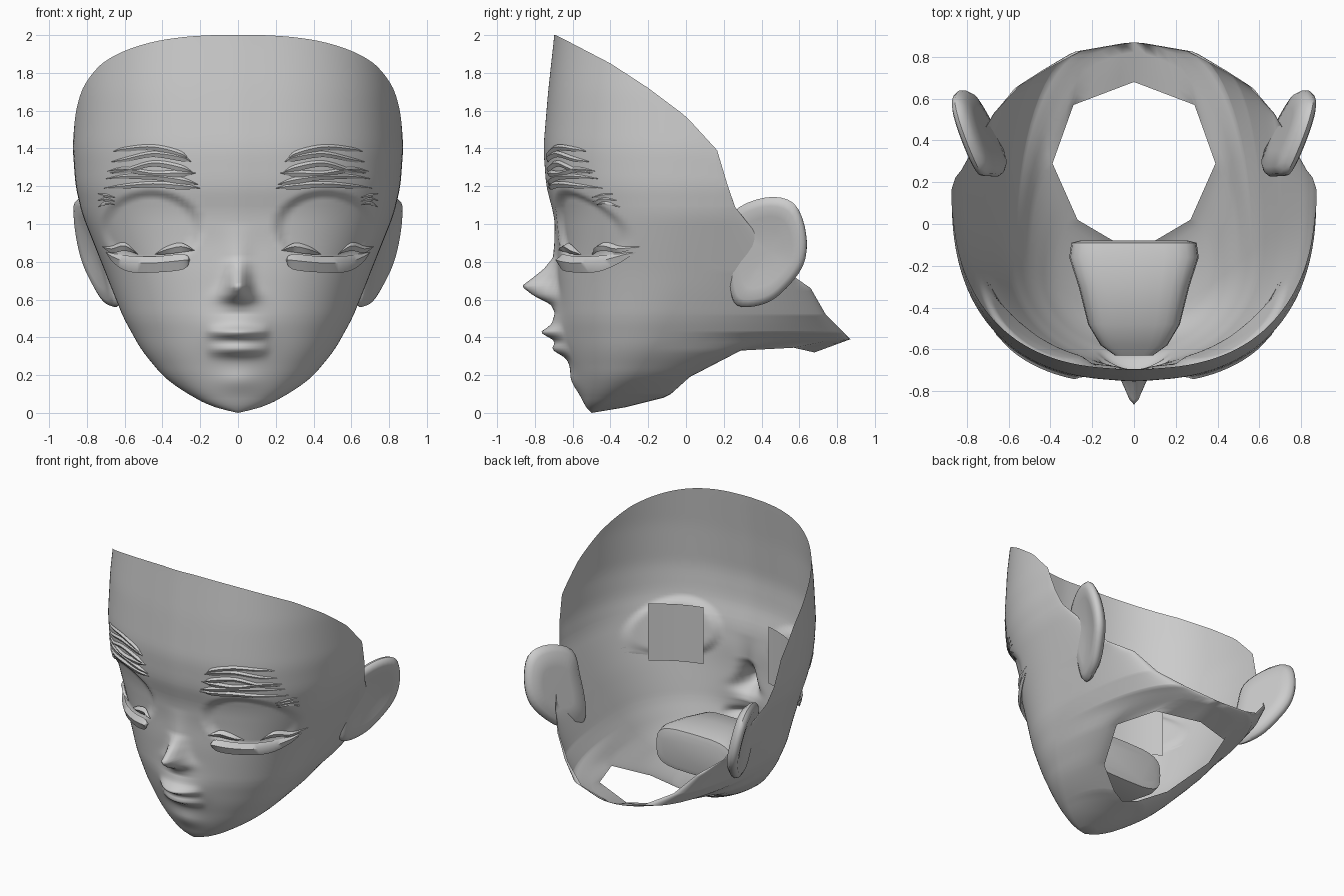
import bpy, bmesh, math
from mathutils import Vector

if "Cube" in bpy.data.objects:
    bpy.data.objects.remove(bpy.data.objects["Cube"])

# ---------- helpers ----------
def lerp_table(t, z):
    if z <= t[0][0]:
        return t[0][1:]
    for a, b in zip(t, t[1:]):
        if z <= b[0]:
            k = (z - a[0]) / (b[0] - a[0])
            return [p + (q - p) * k for p, q in zip(a[1:], b[1:])]
    return t[-1][1:]

def smooth_table(t, z):
    r = min(.02, z * .25)
    s = [lerp_table(t, z + o * r) for o in (-2, -1, 0, 1, 2)]
    return [sum(c) / len(s) for c in zip(*s)]

def make(name, verts, faces, angle=50):
    bm = bmesh.new()
    vs = [bm.verts.new(v) for v in verts]
    for f in faces:
        bm.faces.new([vs[i] for i in f])
    bmesh.ops.delete(bm, geom=[v for v in bm.verts if not v.link_faces], context='VERTS')
    bmesh.ops.remove_doubles(bm, verts=bm.verts, dist=0.0005)
    bmesh.ops.recalc_face_normals(bm, faces=bm.faces)
    me = bpy.data.meshes.new(name)
    bm.to_mesh(me)
    bm.free()
    ob = bpy.data.objects.new(name, me)
    bpy.context.collection.objects.link(ob)
    bpy.ops.object.select_all(action='DESELECT')
    ob.select_set(True)
    bpy.context.view_layer.objects.active = ob
    bpy.ops.object.shade_smooth_by_angle(angle=math.radians(angle))
    return ob

def grid_faces(rows, cols, closed=False):
    n = cols if closed else cols - 1
    return [(r * cols + c, r * cols + (c + 1) % cols, (r + 1) * cols + (c + 1) % cols, (r + 1) * cols + c)
            for r in range(rows - 1) for c in range(n)]

def catmull(pts, steps, closed=False):
    n, out = len(pts), []
    get = (lambda i: Vector(pts[i % n])) if closed else (lambda i: Vector(pts[max(0, min(n - 1, i))]))
    for i in range(n if closed else n - 1):
        p, q, r, s = (get(i + k) for k in (-1, 0, 1, 2))
        for j in range(steps):
            t = j / steps
            out.append(0.5 * (2 * q + (r - p) * t + (2 * p - 5 * q + 4 * r - s) * t * t + (3 * q - p - 3 * r + s) * t ** 3))
    if not closed:
        out.append(Vector(pts[-1]))
    return out

# ---------- head cross-sections: z, front y, half width, y of widest point, roundness ----------
BODY = [(0, -.50, 0, -.50, 2), (.03, -.53, .13, -.45, 2), (.08, -.555, .235, -.39, 2), (.18, -.59, .385, -.28, 2),
        (.33, -.63, .51, -.18, 2.1), (.5, -.665, .605, -.09, 2.2), (.66, -.675, .67, 0, 2.3), (.75, -.68, .705, .04, 2.35),
        (.9, -.68, .765, .09, 2.45), (1.05, -.695, .825, .13, 2.45), (1.2, -.735, .86, .15, 2.45), (1.4, -.75, .875, .16, 2.45),
        (1.7, -.725, .86, .16, 2.5), (2.02, -.69, .83, .16, 2.5)]
# rear end of each section: neck opening below, then nape edge rising behind the ear
LOW = [(0, 0, -.5), (.03, 0, -.32), (.08, 0, -.12), (.1, .1, -.08), (.19, .27, .02), (.33, .39, .29)]
HIGH = [(.39, 0, .87), (.43, .25, .83), (.52, .42, .74), (.66, .55, .66), (.75, .67, .53), (1.09, .825, .26), (1.2, .855, .222)]
HOLE_BACK = [(0, .39, .29, .33), (.5, .29, .57, .345), (1, 0, .68, .32)]
TOP_EDGE = [(-.69, 2.0), (-.63, 1.97), (-.4, 1.85), (-.2, 1.72), (0, 1.57), (.165, 1.39), (.222, 1.2)]
NOSE = [(.53, 0, .09), (.575, .035, .09), (.62, .13, .08), (.67, .195, .06), (.71, .14, .055), (.76, .075, .055),
        (.82, .025, .06), (1.0, .005, .08)]

def bump(x, z):
    x = abs(x)
    a, s = lerp_table(NOSE, z)
    d = a * math.exp(-(x / s) ** 2)
    d += .055 * math.exp(-(x / .15) ** 2 - ((z - .43) / .12) ** 2)          # muzzle
    d += .02 * math.exp(-(x / .12) ** 2 - ((z - .17) / .06) ** 2)           # chin
    lip = max(0, 1 - (x / .17) ** 2)
    d += lip * (.06 * math.exp(-((z - .425) / .03) ** 2) + .045 * math.exp(-((z - .335) / .032) ** 2))
    e = ((x - .46) / .27) ** 2 + ((z - .98) / .2) ** 2                       # closed lid hollow
    return d - .03 * max(0, min(1, (1 - e) * 3))

def surf(x, z):
    f, w, yc, n = smooth_table(BODY, z)
    k = max(0, 1 - (abs(x) / w) ** n) if w > 0 else 0
    return yc - (yc - f) * k ** (1 / n) - bump(x, z) * min(1, k * 4)

# ---------- face shell ----------
FRONT, BACK, HALF = 48, 16, 8
def arc(z, ends, t):
    _, w, yc, _ = smooth_table(BODY, z)
    bx, by = lerp_table(ends, z)
    a = min(1, t) * math.pi / 2
    return Vector((bx + (w - bx) * max(0, math.cos(a)), yc + (by - yc) * math.sin(a), z))

def rear_point(j, z):
    if z >= .39:
        return arc(z, HIGH, j / BACK)
    low = arc(min(z, .33), LOW, j / HALF)
    if z < .33:
        return low
    if j > HALF:
        low = Vector(lerp_table(HOLE_BACK, (j - HALF) / HALF))
    p = low.lerp(arc(.39, HIGH, j / BACK), (z - .33) / .06)
    if j == 0:
        p = arc(z, HIGH, 0)
    return p

def shell_point(c, z):
    s, c = (1 if c >= 0 else -1), abs(c)
    if c <= FRONT:
        x = smooth_table(BODY, z)[1] * math.sin(c / FRONT * math.pi / 2)
        return Vector((s * x, surf(x, z), z))
    p = rear_point(c - FRONT, z)
    return Vector((s * p.x, p.y, p.z))

cols = list(range(-FRONT - BACK, FRONT + BACK + 1))
levels = sorted({round(i * .015, 4) for i in range(81)} | {r[0] for r in LOW + HIGH if r[0] <= 1.2})
verts = [shell_point(c, z) for z in levels for c in cols]
UPPER = 20
for i in range(1, UPPER + 1):
    for c in cols:
        z = 1.2 + .8 * i / UPPER
        for _ in range(4):
            p = shell_point(c, z)
            z = 1.2 + (lerp_table(TOP_EDGE, p.y)[0] - 1.2) * i / UPPER
        p.z = z
        verts.append(p)
# leave the neck opening free of faces
n = len(cols)
faces = [f for f in grid_faces(len(levels) + UPPER, n)
         if f[0] // n >= levels.index(.33) or max(abs(cols[f[0] % n]), abs(cols[f[1] % n])) <= FRONT + HALF]
make("face_shell", verts, faces, 75)

# ---------- ears ----------
OUTLINE = [(.25, 1.06), (.42, 1.14), (.57, 1.11), (.635, .95), (.62, .78), (.5, .63), (.39, .57), (.27, .57), (.23, .68), (.23, .88)]
RINGS = [(.0, -.045), (.5, -.05), (.85, -.045), (.97, -.02), (1, .0), (.96, .02), (.85, .03), (.65, .025), (.4, .015), (0, .01)]
loop = catmull(OUTLINE, 4, True)
normal = Vector((1, -.34, -.22)).normalized()
for side, label in ((1, "right"), (-1, "left")):
    verts = []
    for k, off in RINGS:
        for p in loop:
            y, z = .44 + (p.x - .44) * k, .86 + (p.y - .86) * k
            v = Vector((.635 + .34 * (y - .27) + .22 * (z - .57), y, z)) + normal * off
            verts.append((side * v.x, v.y, v.z))
    make("ear_" + label, verts, grid_faces(len(RINGS), len(loop), True))

# ---------- strands lying on the face (brows and lashes): points are x, z, half height ----------
def strand(name, pts, lift):
    path = catmull(pts, 5)
    for side, label in ((1, "right"), (-1, "left")):
        verts = []
        for x, z, h in path:
            h = max(h, .001)
            y, out = surf(x, z), lift * max(.4, min(1, h / .015))
            verts += [(side * x, y - out * .3, z + h), (side * x, y - out, z + h * .2),
                      (side * x, y - out * .4, z - h), (side * x, y - .002, z)]
        make(name + "_" + label, verts, grid_faces(len(path), 4, True))

strand("closed_lash", [(.255, .81, .002), (.29, .80, .04), (.45, .785, .042), (.58, .79, .042), (.66, .82, .025), (.70, .85, .001)], .04)
strand("inner_lash_tip", [(.23, .86, 0), (.30, .875, .025), (.38, .86, .02), (.44, .84, 0)], .035)
strand("outer_lash_tip", [(.53, .84, 0), (.6, .88, .022), (.67, .865, .018), (.72, .88, 0)], .035)
for i in range(3):
    strand("temple_lash_%d" % i, [(.65, 1.10 + .02 * i, 0), (.70, 1.11 + .02 * i, .01), (.74, 1.09 + .035 * i, 0)], .025)
# brow hairs
for i, (z0, z1, z2) in enumerate([(1.19, 1.21, 1.20), (1.21, 1.25, 1.25), (1.27, 1.265, 1.29),
                                  (1.27, 1.32, 1.28), (1.33, 1.37, 1.34), (1.33, 1.405, 1.395)]):
    strand("brow_hair_%d" % i, [(.20 + .012 * i, z0, 0), (.30, (z0 + z1) / 2, .018), (.45, z1, .016),
                                (.60, z2, .012), (.71 - .01 * i, z2 - .01, 0)], .02)

# ---------- eye plates behind the lids ----------
for side, label in ((1, "right"), (-1, "left")):
    verts = [(side * (.26 + .33 * u), -.57 + .16 * u - .02 * math.sin(u * math.pi), z)
             for z in (.77, .97, 1.18) for u in (0, .25, .5, .75, 1)]
    make("eye_plate_" + label, verts, grid_faces(3, 5))

# ---------- mouth cavity ----------
SECTIONS = [(-.63, .09, .02, .38), (-.58, .16, .07, .37), (-.48, .22, .13, .37), (-.3, .265, .16, .37),
            (-.16, .31, .16, .37), (-.09, .30, .145, .37), (-.08, .26, .11, .37)]
verts, SIDES = [], 24
for y, hw, hh, zc in SECTIONS:
    for i in range(SIDES):
        a = 2 * math.pi * i / SIDES
        ca, sa = math.cos(a), math.sin(a)
        verts.append((hw * math.copysign(abs(ca) ** .55, ca), y, zc + hh * math.copysign(abs(sa) ** .55, sa)))
faces = grid_faces(len(SECTIONS), SIDES, True)
faces.append(tuple(range((len(SECTIONS) - 1) * SIDES, len(SECTIONS) * SIDES)))
make("mouth_cavity", verts, faces)
